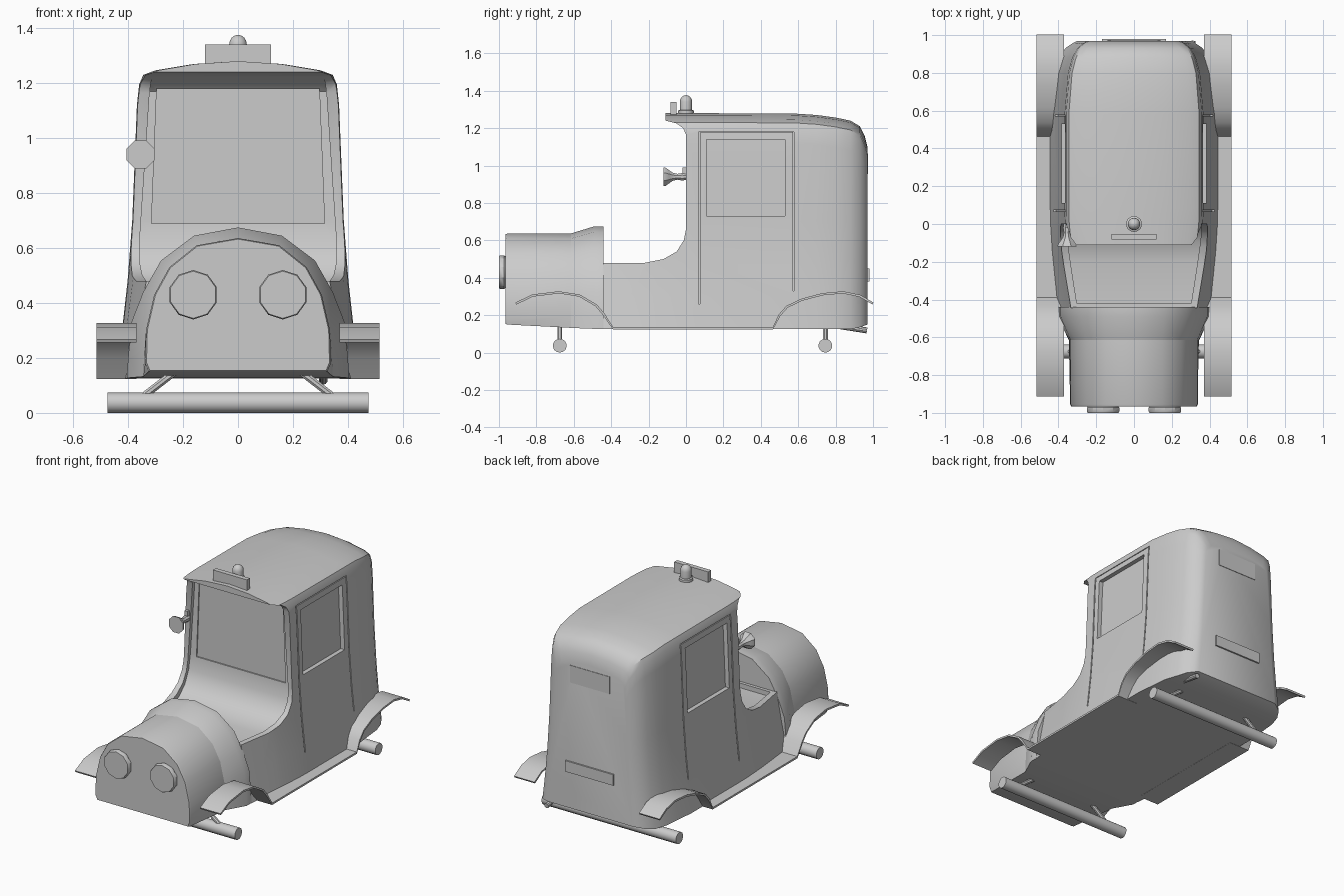
import bpy, bmesh, math
from mathutils import Vector

if "Cube" in bpy.data.objects:
    bpy.data.objects.remove(bpy.data.objects["Cube"])


def lerp(table, t):
    if t <= table[0][0]:
        return table[0][1]
    for (a, va), (b, vb) in zip(table, table[1:]):
        if t <= b:
            return va + (vb - va) * (t - a) / (b - a)
    return table[-1][1]


def loft(name, groups, smooth=True):
    """Skin each list of rings into a closed solid; all solids share one object."""
    bm = bmesh.new()
    for rings in groups:
        vs = [[bm.verts.new(p) for p in r] for r in rings]
        n = len(vs[0])
        for a, b in zip(vs, vs[1:]):
            for i in range(n):
                j = (i + 1) % n
                bm.faces.new((a[i], a[j], b[j], b[i]))
        bm.faces.new(vs[0])
        bm.faces.new(vs[-1])
    bmesh.ops.recalc_face_normals(bm, faces=bm.faces)
    me = bpy.data.meshes.new(name)
    bm.to_mesh(me)
    bm.free()
    ob = bpy.data.objects.new(name, me)
    bpy.context.collection.objects.link(ob)
    if smooth:
        shade(ob)
    return ob


def shade(ob):
    bpy.ops.object.select_all(action='DESELECT')
    ob.select_set(True)
    bpy.context.view_layer.objects.active = ob
    bpy.ops.object.shade_smooth_by_angle(angle=math.radians(35))


def circles(start, direction, steps, n):
    """Rings for a turned shape: steps are (distance along direction, radius)."""
    d = Vector(direction).normalized()
    q = d.to_track_quat('Z', 'Y')
    return [[Vector(start) + d * t + q @ Vector((r * math.cos(a), r * math.sin(a), 0))
             for a in [2 * math.pi * (i + .5) / n for i in range(n)]] for t, r in steps]


def box(x0, x1, y0, y1, z0, z1):
    return [[(x0, y0, z), (x1, y0, z), (x1, y1, z), (x0, y1, z)] for z in (z0, z1)]


def flip(rings):
    return [[(-p[0], p[1], p[2]) for p in r] for r in rings]


def mirrored(pts, y):
    """Closed section from half-outline (x, z) that ends on the centre line."""
    return [(x, y, z) for x, z in pts] + [(-x, y, z) for x, z in reversed(pts[:-1])]


def cut(ob, cutter):
    m = ob.modifiers.new("cut", 'BOOLEAN')
    m.operation, m.solver, m.object = 'DIFFERENCE', 'EXACT', cutter
    cutter.hide_render = True
    bpy.context.view_layer.objects.active = ob
    bpy.ops.object.modifier_apply(modifier=m.name)
    bpy.data.objects.remove(cutter)


# Cabin hull: sections along y
NARROW = [(-.445, 1), (-.2, .4), (-.1, .15), (0, .04), (.08, 0)]
INSET = [(.58, 0), (.8, .02), (.9, .05), (.94, .08), (.97, .13)]
TOP = [(.55, 1.28), (.75, 1.267), (.88, 1.24), (.93, 1.21), (.955, 1.16), (.97, 1.10)]
BASE = [(.9, .125), (.97, .15)]


def section(y):
    t = lerp(TOP, y)
    pts = [(.445, lerp(BASE, y)), (.422, .3), (.402, .48), (.385, .7), (.368, t - .16),
           (.36, t - .085), (.345, t - .05), (.30, t - .033), (.16, t - .01), (0, t)]
    k, f = lerp(NARROW, y), 1 - lerp(INSET, y) / .4
    return [(x * f * (1 - k * (.09 + .09 * min(1, (z - .125) / .4))), z) for x, z in pts]


def width(y, z):
    return lerp([(pz, px) for px, pz in section(y)], z)


ys = [-.445, -.3, -.2, -.15, 0, .08, .58, .7, .8, .88, .93, .955, .97]
body = loft("cabin_body", [[mirrored(section(y), y) for y in ys]], False)

# Open driver area under the visor
outer = [(-.6, .48), (-.22, .48), (-.12, .5), (-.05, .54), (-.012, .6), (0, .66), (0, 1.165),
         (-.015, 1.2), (-.05, 1.225), (-.11, 1.24), (-.11, 1.4), (-.6, 1.4)]
cut(body, loft("cutter", [[[(x, y, z) for y, z in outer] for x in (-.6, .6)]], False))
inner = [(-.42, .6), (-.42, .45), (-.2, .45), (-.09, .47), (-.02, .52), (.02, .6), (.03, .7),
         (.03, 1.17), (0, 1.2), (-.05, 1.222), (-.12, 1.235), (-.2, 1.235), (-.2, .6)]
cut(body, loft("cutter", [[[(s * (.40 + .155 * y - .067 * z), y, z) for y, z in inner]
                           for s in (-1, 1)]], False))
pane = [(-.315, .69), (.315, .69), (.296, 1.18), (-.296, 1.18)]
cut(body, loft("cutter", [[[(x, y, z) for x, z in pane] for y in (-.02, .037)]], False))


# Door seams and recessed side windows, following the side of the body
def recess(y0, y1, z0, z1, depth):
    zs = [z0 + (z1 - z0) * i / 6 for i in range(7)]
    r = [[(width(y0, z) - depth, y0, z), (.6, y0, z), (.6, y1, z), (width(y1, z) - depth, y1, z)]
         for z in zs]
    cut(body, loft("cutter", [r, flip(r)], False))


recess(.066, .074, .26, 1.18, .015)
recess(.571, .578, .33, 1.18, .015)
recess(.0745, .5705, 1.176, 1.181, .010)
recess(.11, .53, .73, 1.14, .028)
shade(body)

# Engine hood and flared cowl
hood = [(.325, .15), (.338, .18), (.335, .3), (.305, .43), (.25, .53), (.15, .61), (0, .636)]
cowl = [(.405, .127), (.40, .2), (.388, .33), (.345, .44), (.28, .555), (.16, .645), (0, .675)]
mid = [(.345, .132), (.342, .2), (.335, .3), (.305, .43), (.25, .53), (.15, .61), (0, .637)]
lip = [(x * .985, z * .985 + .006) for x, z in hood]
loft("hood", [[mirrored(lip, -.965), mirrored(hood, -.955), mirrored(mid, -.61)]])
loft("cowl", [[mirrored(mid, -.615), mirrored(cowl, -.49), mirrored(cowl, -.44)]])

# Headlights
lamp = [(0, .086), (.008, .09), (.028, .09), (.034, .085), (.06, .085)]
loft("headlights", [circles((s * .163, -1, .43), (0, 1, 0), lamp, 10) for s in (-1, 1)])

# Fenders joined by running boards
path = [(-.91, .262), (-.82, .305), (-.68, .322), (-.57, .305), (-.48, .252), (-.44, .205),
        (-.39, .13), (.465, .13), (.5, .2), (.54, .245), (.62, .283), (.73, .312),
        (.84, .322), (.93, .303), (1.0, .262)]
rings = []
for i, (y, z) in enumerate(path):
    a, b = path[max(i - 1, 0)], path[min(i + 1, len(path) - 1)]
    d = Vector((0, a[1] - b[1], b[0] - a[0])).normalized() * .006
    p = Vector((0, y, z))
    rings.append([p + d + Vector((.37, 0, 0)), p + d + Vector((.515, 0, 0)),
                  p - d + Vector((.515, 0, 0)), p - d + Vector((.37, 0, 0))])
loft("fenders_and_running_boards", [rings, flip(rings)])

# Axles with slanted struts
for name, y in (("front", -.675), ("rear", .745)):
    loft(name + "_axle", [circles((-.475, y, .037), (1, 0, 0), [(0, .037), (.95, .037)], 14)])
    loft(name + "_axle_struts", [circles((s * .345, y, .06), (-s * .11, 0, .085),
                                         [(0, .014), (.14, .014)], 8) for s in (-1, 1)])

# Exhaust pipe
loft("exhaust_pipe", [circles((.31, .80, .145), (0, .17, -.027), [(0, .016), (.17, .016)], 10)])

# Horn on the pillar
horn = [(0, .055), (.012, .052), (.03, .038), (.05, .023), (.075, .017), (.10, .022), (.122, .018)]
loft("horn", [circles((-.355, -.12, .94), (0, 1, 0), horn, 8),
              box(-.365, -.345, -.02, .02, .925, .99)])

# Roof lamp and sign
dome = [(0, .042), (.018, .042), (.022, .033), (.065, .033)]
dome += [(.065 + .035 * math.sin(a), .033 * math.cos(a)) for a in (.4, .8, 1.2, 1.5)]
loft("roof_lamp", [circles((0, 0, 1.276), (0, 0, 1), dome, 14)])
loft("roof_sign", [box(-.12, .12, -.082, -.052, 1.262, 1.34)])

# Rear window panel and number plate
loft("rear_window", [box(-.14, .14, .94, .973, .955, 1.065)])
loft("rear_plate", [box(-.17, .17, .94, .98, .38, .45)])
